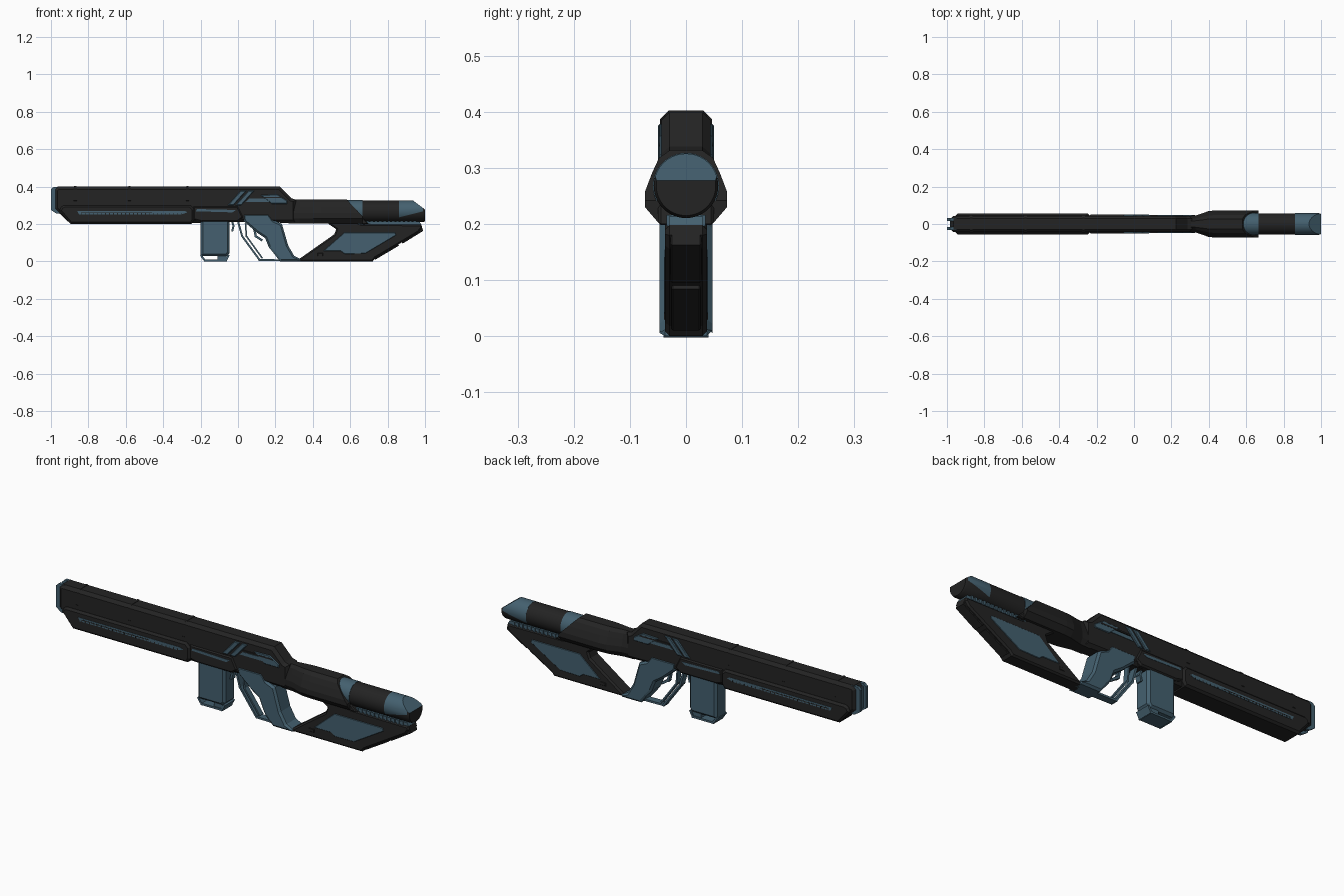
import bpy, bmesh, math
from mathutils import Vector

if "Cube" in bpy.data.objects:
    bpy.data.objects.remove(bpy.data.objects["Cube"])


def material(name, rgb):
    m = bpy.data.materials.new(name)
    m.diffuse_color = (*rgb, 1)
    m.use_nodes = True
    m.node_tree.nodes["Principled BSDF"].inputs["Base Color"].default_value = m.diffuse_color
    return m


BLACK = material("matte black", (0.017, 0.017, 0.017))
BLUE = material("steel blue", (0.058, 0.118, 0.16))


def finish(bm, name, *mats):
    bmesh.ops.recalc_face_normals(bm, faces=bm.faces)
    me = bpy.data.meshes.new(name)
    bm.to_mesh(me)
    bm.free()
    for m in mats:
        me.materials.append(m)
    ob = bpy.data.objects.new(name, me)
    bpy.context.collection.objects.link(ob)
    return ob


def add_prism(bm, pts, w, chamfer=0.0, y=0.0):
    """Extrude an xz outline symmetrically in y, chamfering both rims."""
    tmp = bmesh.new()
    f = tmp.faces.new([tmp.verts.new((x, -w, z)) for x, z in pts])
    ext = bmesh.ops.extrude_face_region(tmp, geom=[f], use_keep_orig=True)
    for v in ext["geom"]:
        if isinstance(v, bmesh.types.BMVert):
            v.co.y = w
    if chamfer:
        rim = [e for e in tmp.edges if abs(e.verts[0].co.y - e.verts[1].co.y) < 1e-6]
        bmesh.ops.bevel(tmp, geom=rim, offset=chamfer, segments=1, affect='EDGES')
    bmesh.ops.translate(tmp, vec=(0, y, 0), verts=tmp.verts)
    me = bpy.data.meshes.new("tmp")
    tmp.to_mesh(me)
    tmp.free()
    bm.from_mesh(me)
    bpy.data.meshes.remove(me)


def prism(name, pts, w, mat, chamfer=0.0, y=0.0):
    bm = bmesh.new()
    add_prism(bm, pts, w, chamfer, y)
    return finish(bm, name, mat)


def rect(x0, x1, z0, z1):
    return [(x0, z0), (x1, z0), (x1, z1), (x0, z1)]


def bars(name, path, t, w, mat):
    """Chain of flat bars along an xz path."""
    bm = bmesh.new()
    for a, b in zip(path, path[1:]):
        a, b = Vector(a), Vector(b)
        d = (b - a).normalized() * t
        n = Vector((-d.y, d.x))
        a, b = a - d, b + d
        add_prism(bm, [a + n, a - n, b - n, b + n], w)
    return finish(bm, name, mat)


def loft(sections):
    """Skin closed yz rings along x."""
    bm = bmesh.new()
    rings = [[bm.verts.new(p) for p in s] for s in sections]
    n = len(rings[0])
    for a, b in zip(rings, rings[1:]):
        for i in range(n):
            bm.faces.new((a[i], a[(i + 1) % n], b[(i + 1) % n], b[i]))
    bm.faces.new(rings[0])
    bm.faces.new(rings[-1])
    return bm


def cut(bm, co, no, clear=True):
    r = bmesh.ops.bisect_plane(bm, geom=bm.verts[:] + bm.edges[:] + bm.faces[:],
                               plane_co=co, plane_no=no, clear_outer=clear)
    if clear:
        edges = [e for e in r["geom_cut"] if isinstance(e, bmesh.types.BMEdge)]
        bmesh.ops.contextual_create(bm, geom=edges)


def ring(x, r, z=0.268, n=40):
    return [(x, r * math.cos(i * math.tau / n), z + r * math.sin(i * math.tau / n)) for i in range(n)]


def smooth(ob):
    bpy.context.view_layer.objects.active = ob
    ob.select_set(True)
    bpy.ops.object.shade_smooth_by_angle(angle=math.radians(25))
    ob.select_set(False)


# Barrel shroud and receiver
prism("receiver", [(-0.965, 0.4), (-0.98, 0.385), (-0.98, 0.28), (-0.9, 0.205), (-0.2, 0.205),
                   (-0.19, 0.215), (0.31, 0.205), (0.31, 0.33), (0.285, 0.338), (0.225, 0.4)],
      0.044, BLACK, 0.015)
prism("lower_shroud", [(-0.945, 0.292), (-0.955, 0.27), (-0.895, 0.2), (-0.25, 0.2), (-0.235, 0.222),
                       (-0.235, 0.28), (-0.255, 0.3), (-0.93, 0.3)], 0.055, BLACK, 0.01)
prism("magazine_well", [(-0.24, 0.222), (-0.2, 0.212), (0.0, 0.212), (0.03, 0.235), (0.0, 0.295),
                        (-0.24, 0.295)], 0.05, BLACK, 0.008)
# Shroud seams on the top
for i, x in enumerate((-0.87, -0.58, -0.27)):
    prism(f"shroud_seam_{i}", rect(x - 0.006, x + 0.006, 0.31, 0.402), 0.046, BLACK, 0.015)

# Blue slots with dark vent ribs
prism("long_slot", [(-0.86, 0.27), (-0.85, 0.252), (-0.3, 0.252), (-0.27, 0.262), (-0.285, 0.27)],
      0.0565, BLUE)
prism("slot_divider", rect(-0.84, -0.46, 0.259, 0.2625), 0.0572, BLACK)
prism("short_slot", [(-0.225, 0.268), (-0.03, 0.262), (-0.01, 0.275), (-0.22, 0.28)], 0.0515, BLUE)
bm = bmesh.new()
for i in range(26):
    x = -0.84 + i * 0.0215
    add_prism(bm, rect(x, x + 0.004, 0.252, 0.259), 0.0572)
finish(bm, "slot_ribs", BLACK)

# Muzzle: core block and two side prongs
prism("muzzle_core", rect(-0.985, -0.95, 0.275, 0.385), 0.032, BLUE)
for s in (-1, 1):
    prism(f"muzzle_prong_{s}", [(-0.97, 0.255), (-1.0, 0.275), (-1.0, 0.385), (-0.985, 0.399), (-0.95, 0.399),
                                (-0.95, 0.255)], 0.008, BLUE, y=s * 0.024)

# Receiver side details
for i, dx in enumerate((0, 0.042)):
    prism(f"diagonal_stripe_{i}", [(-0.055 + dx, 0.3), (-0.025 + dx, 0.3), (0.045 + dx, 0.378), (0.015 + dx, 0.378)],
          0.05, BLUE, 0.003)
prism("side_bar", [(0.04, 0.318), (0.06, 0.335), (0.22, 0.335), (0.2, 0.318)], 0.0465, BLUE)
prism("ejection_plate", [(0.12, 0.355), (0.21, 0.358), (0.262, 0.325), (0.262, 0.308), (0.18, 0.308)],
      0.0475, BLUE, 0.003)
prism("ejection_line", [(0.06, 0.345), (0.225, 0.345), (0.23, 0.338), (0.06, 0.338)], 0.0485, BLACK)

# Magazine with an open floor loop
prism("magazine", [(-0.2, 0.23), (-0.2, 0.028), (-0.06, 0.028), (-0.045, 0.045), (-0.045, 0.23)],
      0.044, BLUE, 0.012)
bars("magazine_floor", [(-0.196, 0.03), (-0.178, 0.005), (-0.065, 0.005), (-0.052, 0.03)], 0.005, 0.04, BLUE)
prism("magazine_block", rect(-0.11, -0.062, 0.005, 0.03), 0.035, BLUE)
bars("magazine_latch", [(-0.032, 0.215), (-0.024, 0.19), (-0.03, 0.165)], 0.005, 0.015, BLUE)

# Pistol grip, trigger and guard
prism("grip", [(0.025, 0.255), (0.03, 0.215), (0.1, 0.155), (0.145, 0.125), (0.165, 0.075), (0.19, 0.045),
               (0.225, 0.0), (0.335, 0.0), (0.335, 0.012), (0.3, 0.03), (0.268, 0.085), (0.235, 0.2),
               (0.19, 0.22), (0.165, 0.255)], 0.047, BLUE, 0.01)
bars("trigger_guard", [(0.0, 0.215), (0.022, 0.135), (0.115, 0.008), (0.225, 0.006)], 0.005, 0.018, BLUE)
bars("guard_brace", [(0.04, 0.2), (0.045, 0.135), (0.128, 0.02)], 0.004, 0.014, BLUE)
bars("trigger", [(0.085, 0.18), (0.095, 0.135), (0.125, 0.115)], 0.006, 0.01, BLUE)

# Cheek body: flared loft cut diagonally at the back
HALF = [(0.028, 0.332), (0.048, 0.318), (0.06, 0.292), (0.073, 0.258), (0.073, 0.23), (0.05, 0.203)]


def cheek(x, k):
    right = [(x, y * k, z) for y, z in HALF]
    return right + [(x, -y, z) for x, y, z in reversed(right)]


bm = loft([cheek(0.27, 0.58), cheek(0.33, 0.62), cheek(0.4, 0.95), cheek(0.44, 1), cheek(0.665, 1)])
cut(bm, (0.58, 0, 0.332), (0.09, 0, 0.085))
finish(bm, "cheek_body", BLACK)

# Stock tube, collar and sloped blue end cap
bm = loft([ring(0.52, 0.059), ring(0.665, 0.059)])
smooth(finish(bm, "blue_collar", BLUE))
smooth(finish(loft([ring(0.655, 0.057), ring(0.87, 0.057)]), "stock_tube", BLACK))
bm = loft([ring(0.86, 0.0575), ring(0.99, 0.0575), ring(1.0, 0.053)])
cut(bm, (0.935, 0, 0.326), (0.045, 0, 0.06))
cut(bm, (0.9, 0, 0.245), (-0.25, 0, 1), clear=False)
bm.normal_update()
for f in bm.faces:
    c = f.calc_center_median()
    if c.z - 0.245 < 0.25 * (c.x - 0.9) or c.x > 0.992:
        f.material_index = 1
smooth(finish(bm, "end_cap", BLUE, BLACK))

# Rail between tube and lower stock
prism("stock_rail", [(0.6, 0.197), (0.62, 0.213), (0.97, 0.213), (0.98, 0.197)], 0.03, BLUE)
bm = bmesh.new()
for i in range(14):
    x = 0.64 + i * 0.023
    add_prism(bm, rect(x, x + 0.012, 0.196, 0.216), 0.035)
finish(bm, "rail_teeth", BLUE)

# Lower stock frame with blue panel and butt pad
prism("stock_frame", [(0.315, 0.0), (0.72, 0.0), (0.735, 0.018), (0.965, 0.155), (0.985, 0.18), (0.98, 0.198),
                      (0.66, 0.2), (0.6, 0.225), (0.47, 0.21), (0.525, 0.172), (0.515, 0.145), (0.33, 0.015)],
      0.037, BLACK, 0.008)
prism("stock_panel", [(0.455, 0.055), (0.57, 0.155), (0.84, 0.155), (0.845, 0.14), (0.68, 0.042), (0.57, 0.04),
                      (0.55, 0.055)], 0.0395, BLUE, 0.002)
prism("butt_pad", [(0.735, 0.01), (0.86, 0.084), (0.85, 0.1), (0.72, 0.02)], 0.026, BLACK, 0.003)
prism("butt_plate", [(0.88, 0.095), (0.99, 0.163), (0.985, 0.18), (0.87, 0.11)], 0.028, BLACK, 0.003)
prism("stock_stud", rect(0.425, 0.455, 0.028, 0.045), 0.039, BLACK, 0.002)
prism("tube_wedge", [(0.6, 0.222), (0.67, 0.198), (0.7, 0.2), (0.665, 0.235)], 0.05, BLACK, 0.005)
